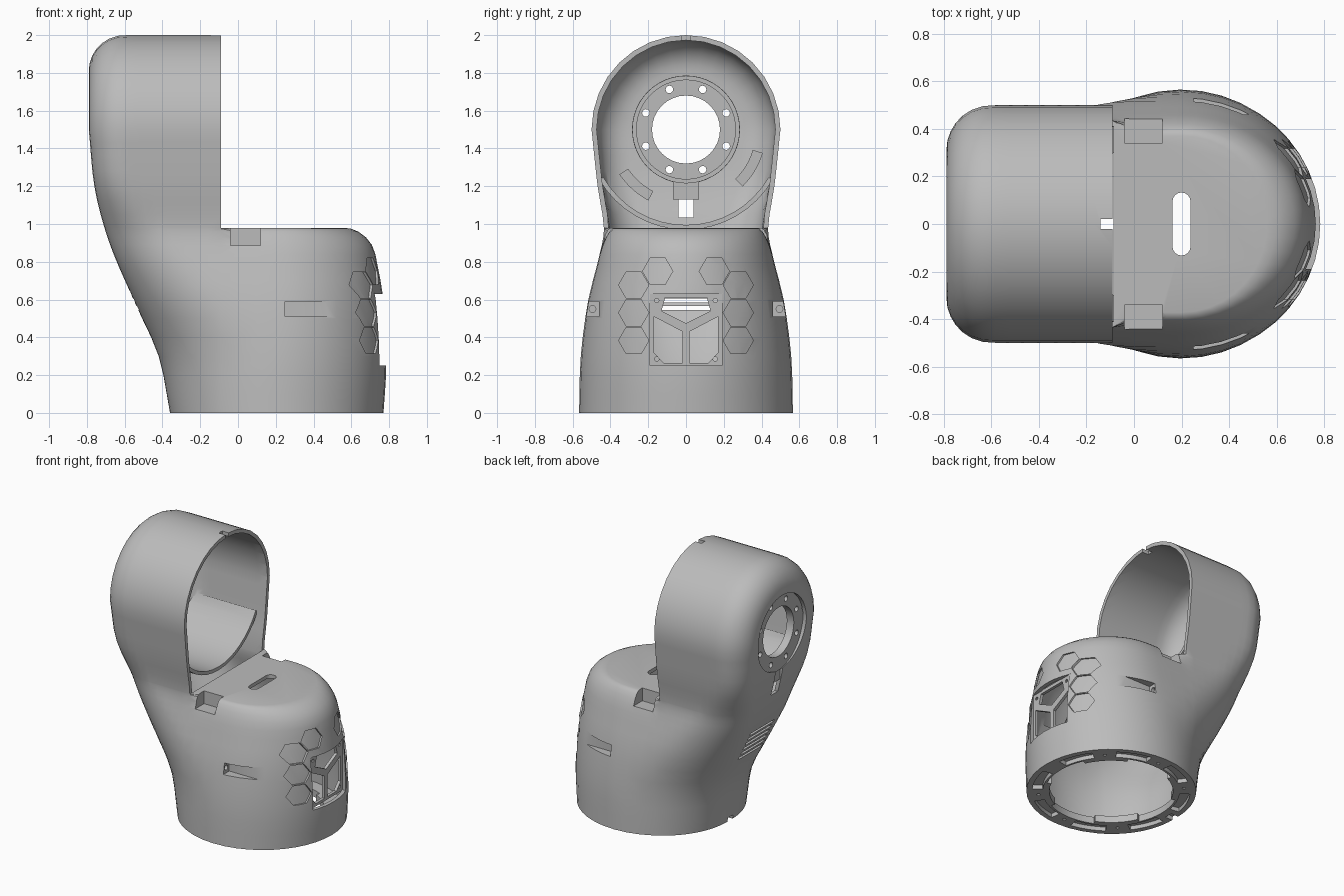
import bpy, bmesh, math

if "Cube" in bpy.data.objects:
    bpy.data.objects.remove(bpy.data.objects["Cube"])

grey = bpy.data.materials.new("plain grey")
grey.use_nodes = True
grey.diffuse_color = (0.5, 0.5, 0.5, 1)
grey.node_tree.nodes["Principled BSDF"].inputs["Base Color"].default_value = (0.5, 0.5, 0.5, 1)


# ---- helpers ----
def finish(name, bm):
    bmesh.ops.recalc_face_normals(bm, faces=bm.faces[:])
    mesh = bpy.data.meshes.new(name)
    bm.to_mesh(mesh)
    bm.free()
    ob = bpy.data.objects.new(name, mesh)
    bpy.context.collection.objects.link(ob)
    return ob


def prism(name, outlines, axis, lo, hi):
    """Extrude 2D outlines along x (outline is y, z) or z (outline is x, y)."""
    bm = bmesh.new()
    for pts in outlines:
        rows = [[bm.verts.new((h, a, b) if axis == "x" else (a, b, h)) for a, b in pts]
                for h in (lo, hi)]
        n = len(pts)
        for row in rows:
            bm.faces.new(row)
        for i in range(n):
            j = (i + 1) % n
            bm.faces.new((rows[0][i], rows[0][j], rows[1][j], rows[1][i]))
    return finish(name, bm)


def disc(a, b, r, n=32):
    return [(a + r * math.cos(2 * math.pi * i / n), b + r * math.sin(2 * math.pi * i / n))
            for i in range(n)]


def rect(a0, a1, b0, b1):
    return [(a0, b0), (a1, b0), (a1, b1), (a0, b1)]


def arc(a, b, r0, r1, start, end, n=8):
    turn = [math.radians(start + (end - start) * i / n) for i in range(n + 1)]
    return ([(a + r0 * math.cos(t), b + r0 * math.sin(t)) for t in turn]
            + [(a + r1 * math.cos(t), b + r1 * math.sin(t)) for t in reversed(turn)])


def cut(target, cutter):
    mod = target.modifiers.new("cut", "BOOLEAN")
    mod.operation = "DIFFERENCE"
    mod.solver = "EXACT"
    mod.object = cutter
    bpy.context.view_layer.update()
    dg = bpy.context.evaluated_depsgraph_get()
    mesh = bpy.data.meshes.new_from_object(target.evaluated_get(dg))
    target.modifiers.clear()
    target.data = mesh
    bpy.data.objects.remove(cutter)


def curve(table, z):
    """Smooth curve through (z, value) pairs."""
    def slope(i):
        a, b = table[max(i - 1, 0)], table[min(i + 1, len(table) - 1)]
        return (b[1] - a[1]) / (b[0] - a[0])
    for i in range(len(table) - 1):
        (z0, v0), (z1, v1) = table[i], table[i + 1]
        if z <= z1:
            d = z1 - z0
            t = (z - z0) / d
            return (v0 * (1 + 2 * t) * (1 - t) ** 2 + v1 * t * t * (3 - 2 * t)
                    + d * t * (1 - t) * (slope(i) * (1 - t) - slope(i + 1) * t))
    return table[-1][1]


# ---- body: round base blending through a neck into a sideways drum ----
NECK = [(0, -.36), (.3, -.42), (.57, -.54), (.89, -.677), (1.18, -.757), (1.5, -.79)]
NOSE = [(0, .77), (.25, .785), (.6, .77), (.8, .735), (.98, .70)]
WIDTH = [(0, .566), (.3, .557), (.6, .517), (.8, .467), (.97, .435), (1.2, .468), (1.5, .5)]
LOW = [0, .1, .2, .3, .4, .5, .6, .7, .78, .84, .89, .93, .96, .975, .98]
HIGH = [1.05, 1.12, 1.2, 1.28, 1.36, 1.43, 1.5]
K, M, AXIS_Z, BASE_X, WALL = 14, 16, 1.5, .2, .027


def body(name, t, seam):
    bm = bmesh.new()

    def ring(z):
        xl, w = curve(NECK, z) + t, curve(WIDTH, z) - t
        f = min(1, max(0, (z - .25) / 1.05))
        f = f * f * (3 - 2 * f)
        cx = BASE_X - .8 * f
        ry = (w - .03) * (1 - f) + (.19 - t) * f

        def half(x):
            if x >= cx:
                return w
            return w - ry + ry * math.sqrt(max(0, 1 - ((cx - x) / (cx - xl)) ** 2))
        zz = z
        if z <= .98:
            zz = z * (1 - t / .98)
            if t and z == 0:
                zz = -.02
        left = []
        for k in range(K + 1):
            x = seam + (xl - seam) * math.sin(k / K * math.pi / 2)
            left.append((x, half(x)))
        pts = left + [(x, -y) for x, y in reversed(left)]
        if z <= .98:
            inset = .14 - math.sqrt(max(0, .14 ** 2 - max(0, z - .84) ** 2))
            xr, shrink = curve(NOSE, z) - t - inset, (w - .45 * inset) / w
            right = []
            for k in range(1, K + 1):
                x = seam + (xr - seam) * math.sin(k / K * math.pi / 2)
                y = half(x) if x < BASE_X else w * math.sqrt(
                    max(0, 1 - ((x - BASE_X) / (xr - BASE_X)) ** 2))
                right.append((x, y * shrink if k < K else 0))
            pts += [(x, -y) for x, y in right] + right[-2::-1]
        return [bm.verts.new((x, y, zz)) for x, y in pts]

    low, high = [ring(z) for z in LOW], [ring(z) for z in HIGH]
    n = 2 * K + 2

    def strip(a, b, count, wrap):
        for i in range(count if wrap else count - 1):
            j = (i + 1) % count
            bm.faces.new((a[i], a[j], b[j], b[i]))
    for a, b in zip(low, low[1:]):
        strip(a, b, len(a), True)
    uppers = [low[-1]] + high
    for a, b in zip(uppers, uppers[1:]):
        strip(a, b, n, False)
    # upper half of the drum, swept about its axis
    top = high[-1]
    sweep = [top[:K + 1]]
    for m in range(1, M):
        a = math.pi * m / M
        sweep.append([bm.verts.new((v.co.x, v.co.y * math.cos(a), AXIS_Z + v.co.y * math.sin(a)))
                      for v in top[:K + 1]])
    sweep.append(top[:K:-1])
    for a, b in zip(sweep, sweep[1:]):
        strip(a, b, K + 1, False)
    # flat ends
    bm.faces.new([row[K] for row in sweep])
    bm.faces.new(low[0])
    bm.faces.new([low[-1][0]] + low[-1][n - 1:])
    bm.faces.new([r[0] for r in uppers] + [row[0] for row in sweep[1:]]
                 + [r[n - 1] for r in uppers[-2::-1]])
    bmesh.ops.triangulate(bm, faces=[f for f in bm.faces if len(f.verts) == 4])
    return finish(name, bm)


SIDES = (1, -1)
shell = body("arm_housing", 0, -.09)
cavity = body("cavity", WALL, -.087)

# thick places left standing inside the cavity: flange, pocket walls, rib
flange = prism("flange", [disc(BASE_X, 0, .63, 48)], "z", -.1, .05)
cut(flange, prism("bore", [disc(BASE_X, 0, .415, 48)], "z", -.2, .2))
cut(cavity, flange)
cut(cavity, prism("pocket_walls", [rect(-.06, .14, s * .32, s * .6) for s in SIDES], "z", .86, 1.1))
cut(cavity, prism("screw_walls", [rect(s * .43, s * .6, .48, .62) for s in SIDES], "x", .2, .5))
cut(cavity, prism("rib", [arc(0, AXIS_Z, .505, .53, -150, -30, 16)], "x", -.74, -.16))
cut(shell, cavity)

# drum openings: hub seat, key slot, rim notch
cut(shell, prism("hub_seat", [disc(0, AXIS_Z, .28, 48)], "x", -.9, -.62))
cut(shell, prism("key_slot", [rect(-.04, .04, 1.035, 1.26)], "x", -.9, -.6))
cut(shell, prism("rim_notch", [rect(-.142, -.05, -.02, .02)], "z", 1.9, 2.1))

# cooling slots on the neck
cut(shell, prism("vents", [rect(-.14, .14, .545 + .04 * i, .565 + .04 * i) for i in range(6)],
                 "x", -.8, -.3))

# base openings: cable slot, top pockets, side screw recesses, cable notch
slot = [(BASE_X + .038 * math.cos(a), s * .095 + .038 * math.sin(a)) for s, first in ((1, 0), (-1, math.pi))
        for a in [first + math.pi * i / 8 for i in range(9)]]
cut(shell, prism("cable_slot", [slot], "z", .8, 1.2))
cut(shell, prism("pockets", [rect(-.04, .12, s * .34, s * .61) for s in SIDES], "z", .885, 1.2))
cut(shell, prism("recesses", [rect(s * .46, s * .61, .51, .59) for s in SIDES], "x", .25, .6))
cut(shell, prism("screw_holes", [disc(s * .495, .55, .018, 12) for s in SIDES], "x", .21, .3))
cut(shell, prism("cable_notch", [rect(-.5, -.3, -.03, .03)], "z", -.1, .03))

# honeycomb of shallow cells around the fan window
cells = prism("cells", [disc(s * y, z, .08, 6) for s in SIDES
                        for y, z in ((.15, .75), (.277, .677), (.277, .53), (.277, .383))], "x", .4, 1)
cut(cells, body("core", .01, -.088))
cut(shell, cells)
cut(shell, prism("fan_window", [rect(-.19, .19, .25, .63)], "x", .6, 1))

# underside flange: pockets, screw holes, bore notches
cut(shell, prism("flange_pockets", [arc(BASE_X, 0, .46, .53, 45 * i + 9, 45 * i + 36)
                                    for i in range(8)], "z", -.1, .03))
cut(shell, prism("flange_holes", [disc(BASE_X + .49 * math.cos(i * math.pi / 4),
                                       .49 * math.sin(i * math.pi / 4), .012, 10)
                                  for i in range(1, 8) if i != 4], "z", -.1, .03))
cut(shell, prism("bore_notches", [arc(BASE_X, 0, .38, .445, a, a + 50) for a in (65, 155, 245, 335)],
                 "z", -.1, .1))

# hub ring with raised lip and bolt holes
hub = prism("hub_ring", [disc(0, AXIS_Z, .286, 48)], "x", -.757, -.70)
cut(hub, prism("hub_bore", [disc(0, AXIS_Z, .18, 32)], "x", -1, 0))
bolts = [math.radians(22.5 + 45 * i) for i in range(8)]
cut(hub, prism("hub_holes", [disc(.23 * math.cos(a), AXIS_Z + .23 * math.sin(a), .02, 12)
                             for a in bolts], "x", -1, 0))
lip = prism("hub_lip", [disc(0, AXIS_Z, .285, 48)], "x", -.72, -.675)
cut(lip, prism("lip_bore", [disc(0, AXIS_Z, .262, 48)], "x", -1, 0))
stem = prism("hub_stem", [rect(-.07, .07, 1.13, 1.24)], "x", -.74, -.70)

# curved mounting bars on the drum's back wall
bars = prism("mounting_bars", [arc(0, AXIS_Z, .37, .425, -45, -17),
                               arc(0, AXIS_Z, .37, .425, -146, -118)], "x", -.722, -.68)

# fan grille: square plate with three openings round a Y-shaped spoke
grille = prism("fan_grille", [rect(-.195, .195, .245, .635)], "x", .70, .722)
side = [(.17, .51), (.018, .43), (.018, .265), (.12, .265), (.17, .32)]
roof = [(-.13, .54), (0, .475), (.13, .54), (.11, .61), (-.11, .61)]
cut(grille, prism("openings", [roof] + [[(s * y, z) for y, z in side] for s in SIDES], "x", .6, .8))
cut(grille, prism("grille_holes", [disc(s * .155, z, .012, 10) for s in SIDES for z in (.285, .595)],
                  "x", .6, .8))

# one colour, smooth shading with crisp edges
bpy.ops.object.select_all(action="DESELECT")
for ob in (shell, hub, lip, stem, bars, grille):
    ob.data.materials.clear()
    ob.data.materials.append(grey)
    ob.select_set(True)
bpy.context.view_layer.objects.active = shell
bpy.ops.object.shade_smooth_by_angle(angle=math.radians(32))
